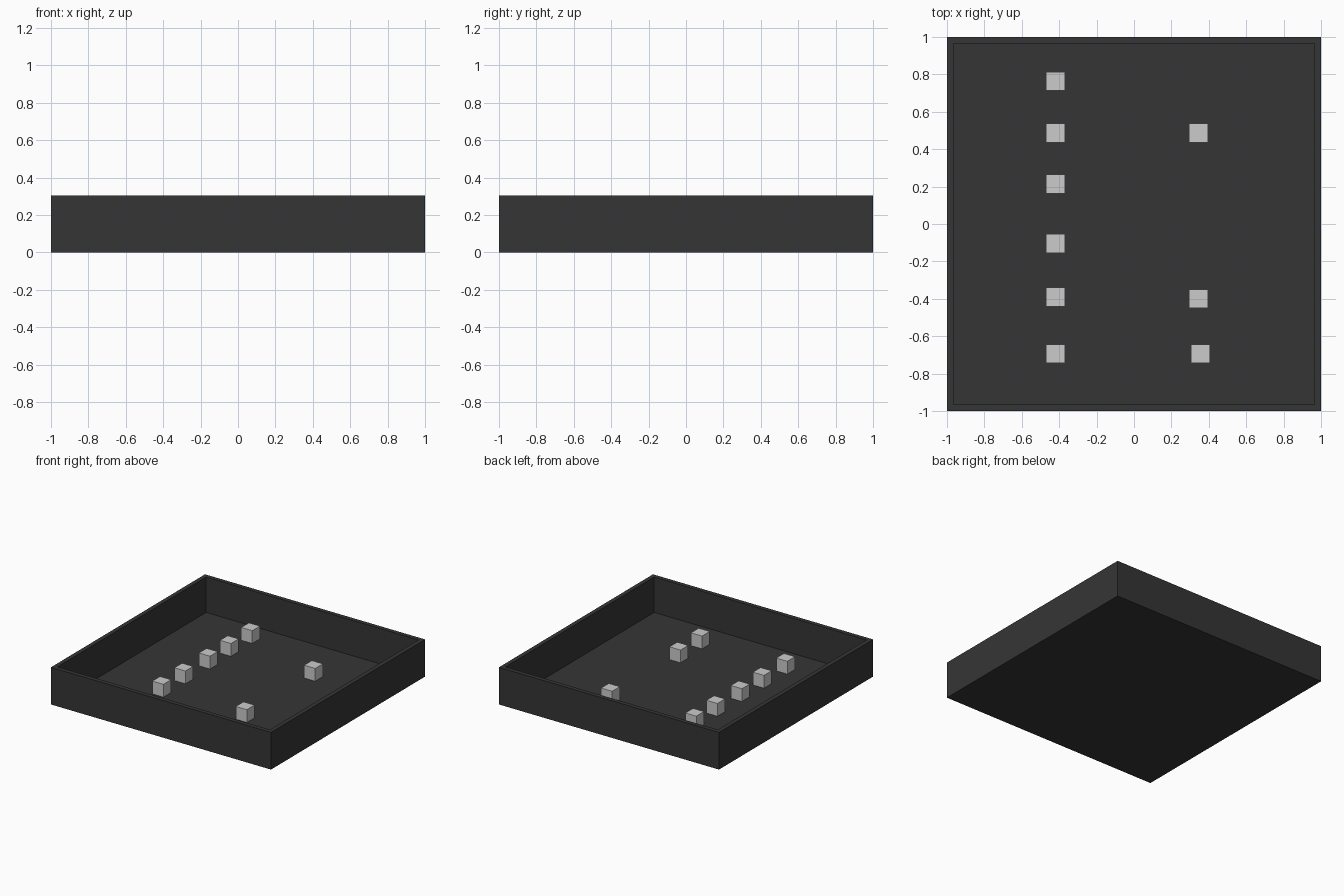
import bpy, bmesh
from mathutils import Matrix, Vector

if "Cube" in bpy.data.objects:
    bpy.data.objects.remove(bpy.data.objects["Cube"])

def material(name, v):
    m = bpy.data.materials.new(name)
    m.diffuse_color = (v, v, v, 1)
    m.use_nodes = True
    m.node_tree.nodes["Principled BSDF"].inputs["Base Color"].default_value = m.diffuse_color
    return m

DARK = material("dark grey", 0.036)
LIGHT = material("light grey", 0.6)

def box(bm, size, centre):
    return bmesh.ops.create_cube(
        bm, size=1,
        matrix=Matrix.Translation(centre) @ Matrix.Diagonal((*size, 1)))

def finish(bm, name, mat):
    me = bpy.data.meshes.new(name)
    bm.to_mesh(me)
    bm.free()
    me.materials.append(mat)
    ob = bpy.data.objects.new(name, me)
    bpy.context.collection.objects.link(ob)
    return ob

# Open tray: a box whose top is inset for the rim, then pushed down to the floor
HEIGHT, WALL, FLOOR = 0.305, 0.05, 0.015
bm = bmesh.new()
box(bm, (2, 2, HEIGHT), (0, 0, HEIGHT / 2))
bm.normal_update()
top = max(bm.faces, key=lambda f: f.normal.z)
bmesh.ops.inset_region(bm, faces=[top], thickness=WALL)
inner = bmesh.ops.extrude_discrete_faces(bm, faces=[top])["faces"]
bmesh.ops.translate(bm, verts=inner[0].verts[:], vec=Vector((0, 0, FLOOR - HEIGHT)))
bmesh.ops.recalc_face_normals(bm, faces=bm.faces[:])
finish(bm, "tray", DARK)

# Small cubes standing on the floor: a row of six on the left, three on the right
left = [(-0.42, y) for y in (0.763, 0.487, 0.214, -0.104, -0.39, -0.693)]
right = [(0.345, 0.487), (0.345, -0.40), (0.355, -0.693)]
for side, spots in (("left", left), ("right", right)):
    for i, (x, y) in enumerate(spots, 1):
        bm = bmesh.new()
        box(bm, (0.1, 0.1, 0.105), (x, y, FLOOR + 0.0525))
        finish(bm, f"{side}_cube_{i}", LIGHT)
